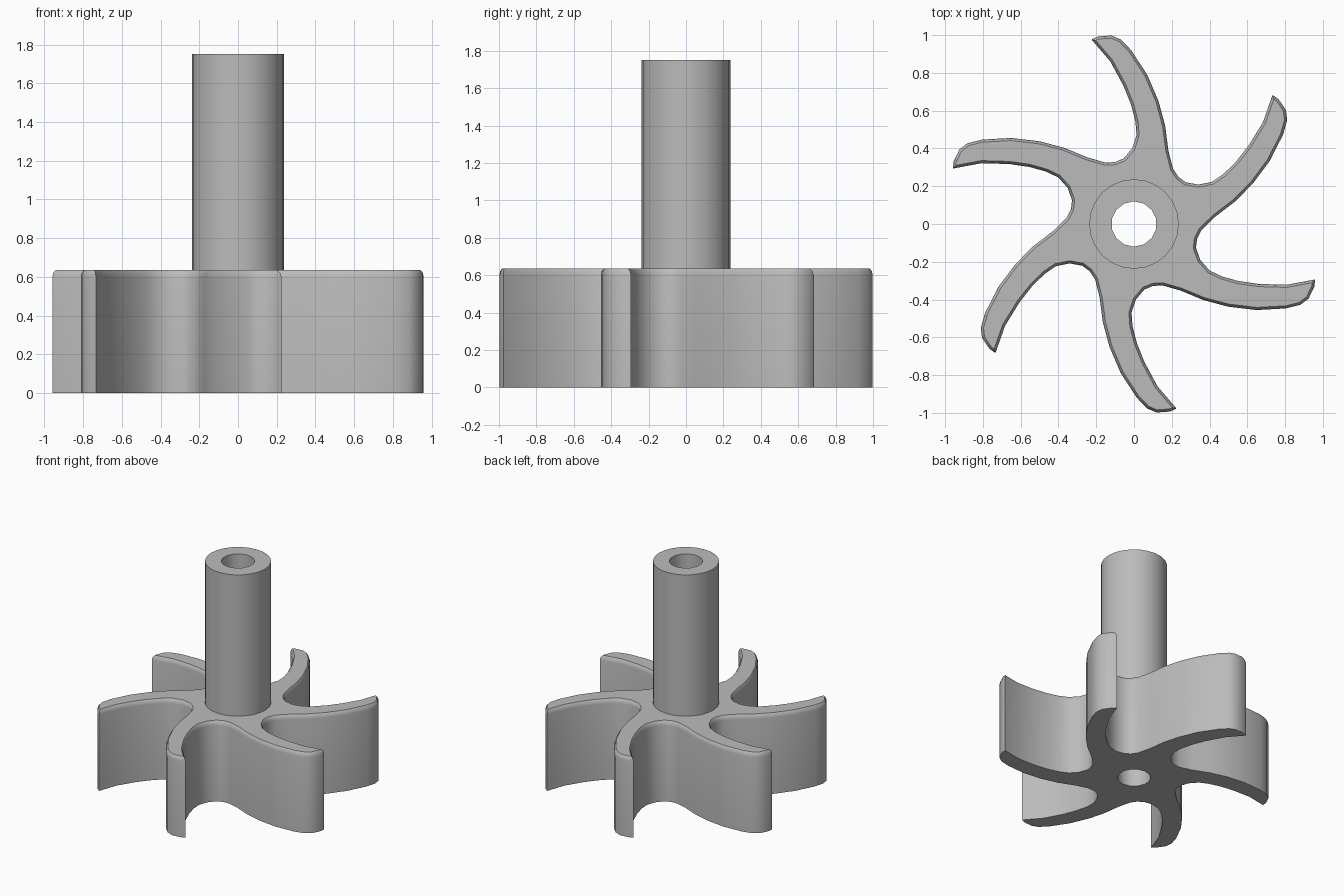
import bpy
import bmesh
import math
from mathutils import Matrix, Vector

if "Cube" in bpy.data.objects:
    bpy.data.objects.remove(bpy.data.objects["Cube"])

BLADES = 6
HUB_TOP, SHAFT_TOP = 0.635, 1.75
SHAFT_R, BORE_R = 0.237, 0.12

grey = bpy.data.materials.new("plain_grey")
grey.use_nodes = True
colour = (0.5, 0.5, 0.5, 1)
grey.diffuse_color = colour
grey.node_tree.nodes["Principled BSDF"].inputs["Base Color"].default_value = colour


def add_cylinder(name, radius, z0, z1, sides):
    bpy.ops.mesh.primitive_cylinder_add(vertices=sides, radius=radius, depth=z1 - z0,
                                        location=(0, 0, (z0 + z1) / 2))
    obj = bpy.context.object
    obj.name = name
    return obj


def finish(obj, cutter):
    """Drill the bore, then shade and colour the part."""
    bpy.ops.object.select_all(action="DESELECT")
    bpy.context.view_layer.objects.active = obj
    obj.select_set(True)
    mod = obj.modifiers.new("bore", "BOOLEAN")
    mod.operation, mod.solver, mod.object = "DIFFERENCE", "EXACT", cutter
    bpy.ops.object.modifier_apply(modifier=mod.name)
    obj.data.materials.clear()
    obj.data.materials.append(grey)
    bpy.ops.object.shade_smooth_by_angle(angle=math.radians(35))


# One blade's outline: valley, hollow side, tip, rounded side
blade = [(-0.15, 0.325), (-0.10, 0.328), (-0.055, 0.347), (-0.01, 0.40), (0.013, 0.47),
         (0.008, 0.54), (-0.015, 0.63), (-0.055, 0.73), (-0.125, 0.86), (-0.225, 0.977),
         (-0.19, 0.993), (-0.12, 0.998), (-0.07, 0.977), (-0.015, 0.92), (0.07, 0.79),
         (0.13, 0.65), (0.165, 0.52), (0.182, 0.39)]
outline = []
for i in range(BLADES):
    turn = Matrix.Rotation(-i * math.tau / BLADES, 3, "Z")
    outline += [turn @ Vector((x, y, 0)) for x, y in blade]

# Rotor: extruded star with a softened top rim
bm = bmesh.new()
base = bm.faces.new([bm.verts.new(p) for p in outline])
base.normal_update()
if base.normal.z > 0:
    base.normal_flip()
extruded = bmesh.ops.extrude_face_region(bm, geom=[base], use_keep_orig=True)["geom"]
top = next(g for g in extruded if isinstance(g, bmesh.types.BMFace))
for v in top.verts:
    v.co.z = HUB_TOP - 0.035
bmesh.ops.recalc_face_normals(bm, faces=bm.faces)
for width, z in ((0.004, HUB_TOP - 0.014), (0.010, HUB_TOP)):
    bmesh.ops.inset_region(bm, faces=[top], thickness=width, use_even_offset=True)
    for v in top.verts:
        v.co.z = z
bmesh.ops.recalc_face_normals(bm, faces=bm.faces)
mesh = bpy.data.meshes.new("rotor")
bm.to_mesh(mesh)
bm.free()
rotor = bpy.data.objects.new("rotor", mesh)
bpy.context.collection.objects.link(rotor)

# Shaft, and the bore through both parts
shaft = add_cylinder("shaft", SHAFT_R, HUB_TOP, SHAFT_TOP, 24)
cutter = add_cylinder("bore_cutter", BORE_R, -0.2, SHAFT_TOP + 0.2, 14)
cutter.hide_render = True
for part in (rotor, shaft):
    finish(part, cutter)
bpy.data.objects.remove(cutter)
